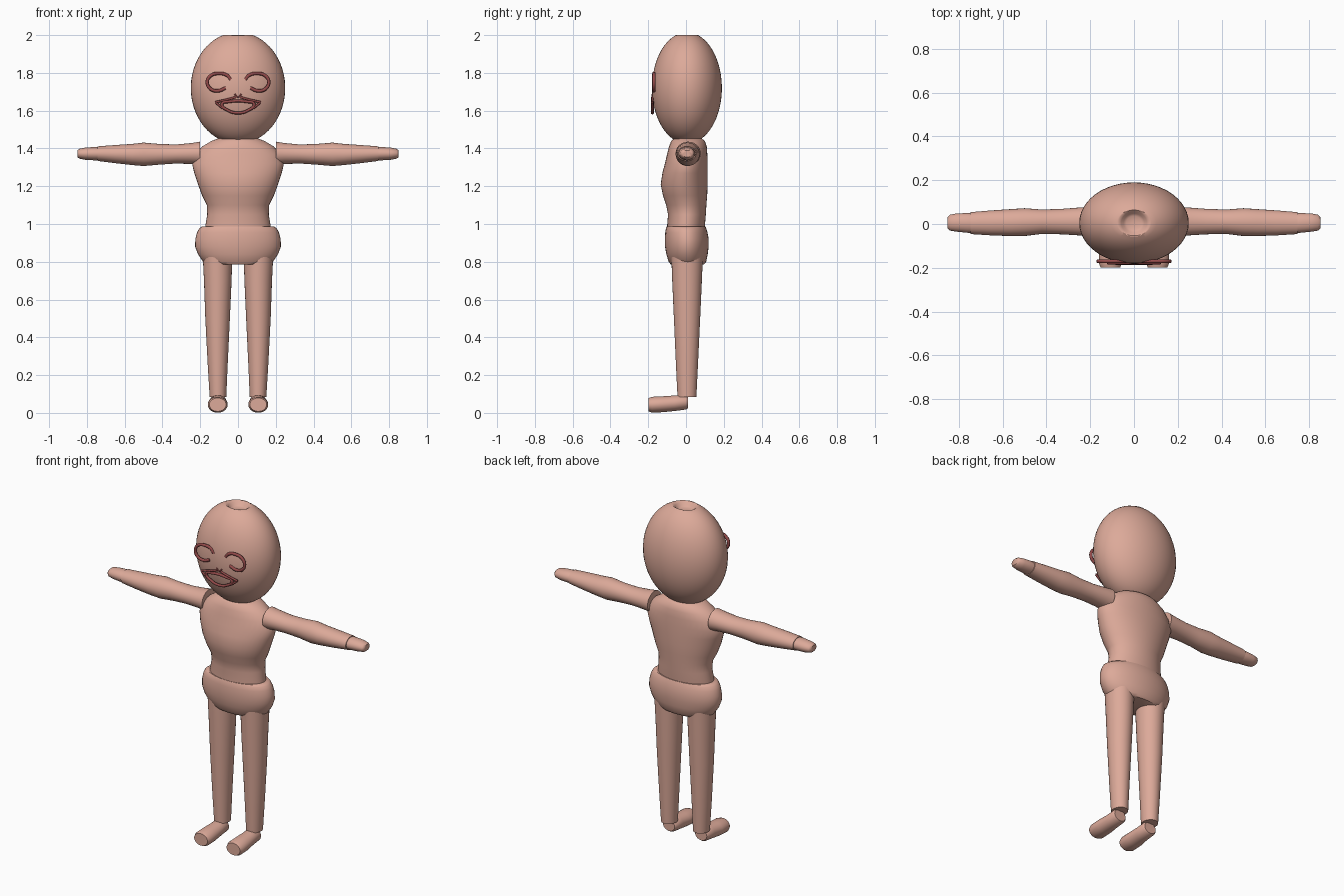
import bpy, bmesh
from math import sin, cos, pi, sqrt, radians


def material(name, color):
    m = bpy.data.materials.new(name)
    m.diffuse_color = color
    return m


skin = material("skin", (0.72, 0.40, 0.32, 1))
dark_red = material("dark_red", (0.30, 0.07, 0.07, 1))


def add_mirror(ob):
    ob.modifiers.new("mirror", 'MIRROR').use_axis[0] = True


def loft(name, axis, rings, mirror=False, sides=40):
    """Skin oval rings (position, u0, u1, v0, v1) stacked along an axis."""
    bm = bmesh.new()
    loops = []
    for p, u0, u1, v0, v1 in rings:
        loop = []
        for i in range(sides):
            a = 2 * pi * i / sides
            u = (u0 + u1) / 2 + (u1 - u0) / 2 * cos(a)
            v = (v0 + v1) / 2 + (v1 - v0) / 2 * sin(a)
            co = {'X': (p, u, v), 'Y': (u, p, v), 'Z': (u, v, p)}[axis]
            loop.append(bm.verts.new(co))
        loops.append(loop)
    for a, b in zip(loops, loops[1:]):
        for i in range(sides):
            j = (i + 1) % sides
            bm.faces.new((a[i], a[j], b[j], b[i]))
    bm.faces.new(loops[0])
    bm.faces.new(loops[-1])
    bmesh.ops.recalc_face_normals(bm, faces=bm.faces)
    me = bpy.data.meshes.new(name)
    bm.to_mesh(me)
    bm.free()
    ob = bpy.data.objects.new(name, me)
    bpy.context.collection.objects.link(ob)
    me.materials.append(skin)
    bpy.context.view_layer.objects.active = ob
    ob.select_set(True)
    bpy.ops.object.shade_smooth_by_angle(angle=radians(50))
    ob.select_set(False)
    if mirror:
        add_mirror(ob)
    return ob


def line(name, points, y, radius, closed=False, mirror=False):
    """Smooth tube drawn on the face through (x, z) points."""
    cu = bpy.data.curves.new(name, 'CURVE')
    cu.dimensions = '3D'
    cu.bevel_depth = radius
    cu.bevel_resolution = 2
    cu.resolution_u = 6
    cu.use_fill_caps = True
    sp = cu.splines.new('BEZIER')
    sp.bezier_points.add(len(points) - 1)
    for bp, (x, z) in zip(sp.bezier_points, points):
        bp.co = (x, y, z)
        bp.handle_left_type = bp.handle_right_type = 'AUTO'
    sp.use_cyclic_u = closed
    cu.materials.append(dark_red)
    ob = bpy.data.objects.new(name, cu)
    bpy.context.collection.objects.link(ob)
    if mirror:
        add_mirror(ob)


# head: egg with a shallow dimple in the crown
head = []
for i in range(1, 29):
    t = -pi / 2 + i / 28 * (pi / 2 + 1.25)
    r = cos(t)
    head.append((1.72 + 0.295 * sin(t), -0.25 * r, 0.25 * r, 0.005 - 0.185 * r, 0.005 + 0.185 * r))
for r, z in ((0.07, 2.0), (0.058, 1.993), (0.047, 1.978), (0.035, 1.972), (0.01, 1.97)):
    head.append((z, -r, r, 0.005 - r * 0.9, 0.005 + r * 0.9))
loft("head", 'Z', head, sides=48)

# torso
loft("torso", 'Z', [(z, -w, w, f, b) for z, w, f, b in (
    (0.94, 0.17, -0.095, 0.095), (0.99, 0.173, -0.10, 0.10), (1.05, 0.163, -0.095, 0.105),
    (1.10, 0.165, -0.105, 0.108), (1.15, 0.19, -0.122, 0.112), (1.21, 0.212, -0.134, 0.115),
    (1.27, 0.232, -0.125, 0.115), (1.32, 0.243, -0.112, 0.115), (1.37, 0.225, -0.10, 0.113),
    (1.41, 0.19, -0.09, 0.11), (1.44, 0.14, -0.078, 0.10), (1.455, 0.10, -0.06, 0.08))])

# pelvis
loft("pelvis", 'Z', [(z, -w, w, f, b) for z, w, f, b in (
    (0.785, 0.165, -0.08, 0.095), (0.80, 0.185, -0.092, 0.107), (0.84, 0.212, -0.104, 0.115),
    (0.88, 0.227, -0.111, 0.12), (0.92, 0.226, -0.112, 0.12), (0.955, 0.217, -0.11, 0.114),
    (0.977, 0.205, -0.106, 0.107), (0.987, 0.19, -0.102, 0.103))])

# arms and hands
loft("arm", 'X', [
    (0.20, -0.055, 0.078, 1.312, 1.436), (0.25, -0.052, 0.075, 1.318, 1.428),
    (0.33, -0.047, 0.069, 1.320, 1.421), (0.42, -0.045, 0.066, 1.314, 1.424),
    (0.50, -0.055, 0.072, 1.307, 1.431), (0.56, -0.055, 0.068, 1.312, 1.424),
    (0.65, -0.052, 0.062, 1.322, 1.418), (0.745, -0.046, 0.054, 1.334, 1.411)], mirror=True, sides=28)
loft("hand", 'X', [
    (0.735, -0.040, 0.048, 1.338, 1.406), (0.76, -0.040, 0.050, 1.337, 1.408),
    (0.81, -0.035, 0.048, 1.340, 1.404), (0.84, -0.030, 0.042, 1.346, 1.398),
    (0.85, -0.020, 0.032, 1.354, 1.390)], mirror=True, sides=28)

# legs and feet
loft("leg", 'Z', [
    (0.085, 0.062, 0.150, -0.045, 0.055), (0.25, 0.055, 0.160, -0.053, 0.063),
    (0.50, 0.043, 0.173, -0.064, 0.075), (0.70, 0.034, 0.180, -0.073, 0.084),
    (0.84, 0.030, 0.187, -0.078, 0.09)], mirror=True, sides=32)
loft("foot", 'Y', [
    (0.01, 0.068, 0.145, 0.025, 0.09), (0.0, 0.060, 0.152, 0.018, 0.096),
    (-0.06, 0.060, 0.152, 0.010, 0.092), (-0.12, 0.055, 0.160, 0.004, 0.088),
    (-0.18, 0.055, 0.160, 0.001, 0.085), (-0.198, 0.063, 0.152, 0.008, 0.079)], mirror=True, sides=28)

# eyes: open arcs
line("eye", [(0.038, 1.765), (0.06, 1.788), (0.10, 1.797), (0.145, 1.785), (0.163, 1.75),
             (0.145, 1.715), (0.105, 1.705), (0.065, 1.72)], -0.170, 0.009, mirror=True)

# mouth: inner opening, lower lip and upper lip
line("mouth_opening", [(0.085, 1.635), (0.045, 1.648), (-0.045, 1.648), (-0.085, 1.635),
                       (-0.05, 1.60), (0.0, 1.588), (0.05, 1.60)], -0.178, 0.008, closed=True)
line("upper_lip", [(0.012, 1.672), (0.045, 1.662), (0.12, 1.645)], -0.178, 0.006, mirror=True)
line("lip_bow", [(0.018, 1.688), (0.0, 1.672), (-0.018, 1.688)], -0.178, 0.004)
line("lip_corner", [(0.12, 1.645), (0.10, 1.628), (0.08, 1.612)], -0.178, 0.006, mirror=True)
